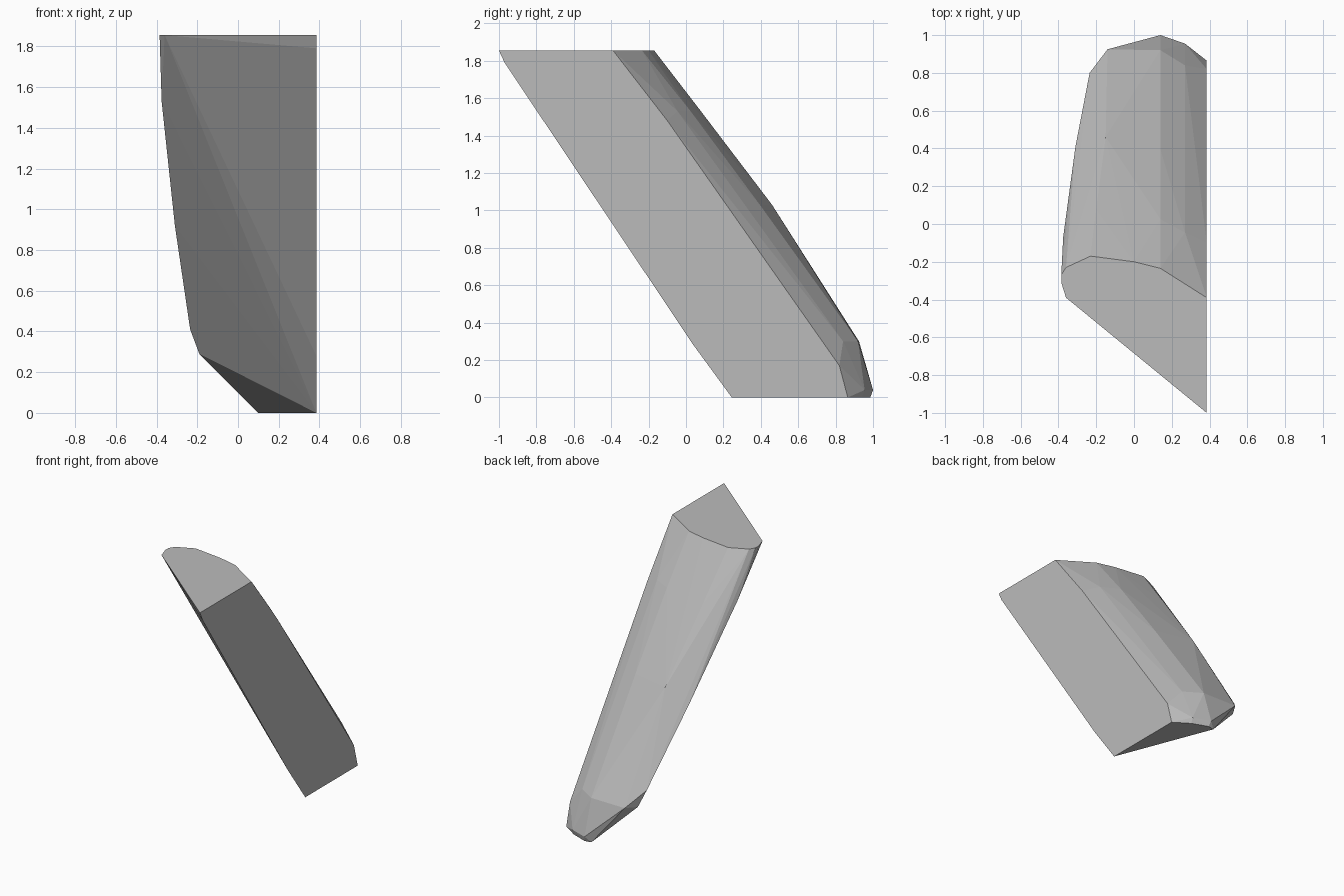
import bpy, bmesh

if "Cube" in bpy.data.objects:
    bpy.data.objects.remove(bpy.data.objects["Cube"])

grey = bpy.data.materials.new("plain grey")
grey.diffuse_color = (0.5, 0.5, 0.5, 1)
grey.use_nodes = True
grey.node_tree.nodes["Principled BSDF"].inputs["Base Color"].default_value = grey.diffuse_color

# Horizontal sections of the slanted half block: height -> (x, y) outline points
sections = {
    1.855: [(.385, -1), (-.36, -.39), (-.385, -.31), (-.385, -.27),
            (-.36, -.23), (-.23, -.17), (0, -.2), (.14, -.235), (.385, -.39)],
    1.79: [(.385, -.97)],
    1.53: [(-.375, -.07), (-.2, .08), (.14, .025), (.27, -.045)],
    1.48: [(.385, -.1)],
    1.03: [(-.15, .46), (.14, .395), (.27, .315)],
    .92: [(-.31, .41)],
    .41: [(-.235, .8)],
    .3: [(-.14, .925), (.14, .92), (.27, .84)],
    .29: [(-.19, .84)],
    .28: [(.385, .04)],
    .17: [(.385, .82)],
    .04: [(.14, 1), (.27, .955)],
    0: [(.385, .245), (.385, .865), (.27, .94), (.15, .985), (.1, .975)],
}

# Skin the convex block
bm = bmesh.new()
for z, outline in sections.items():
    for x, y in outline:
        bm.verts.new((x, y, z))
hull = bmesh.ops.convex_hull(bm, input=bm.verts)
loose = [v for v in bm.verts if not v.link_faces]
bmesh.ops.delete(bm, geom=loose, context='VERTS')

# Merge the coplanar triangles of the cut faces
bmesh.ops.dissolve_limit(bm, angle_limit=0.01, verts=bm.verts, edges=bm.edges)
bmesh.ops.recalc_face_normals(bm, faces=bm.faces)

mesh = bpy.data.meshes.new("slanted_block")
bm.to_mesh(mesh)
bm.free()
mesh.materials.append(grey)
block = bpy.data.objects.new("slanted_block", mesh)
bpy.context.collection.objects.link(block)
